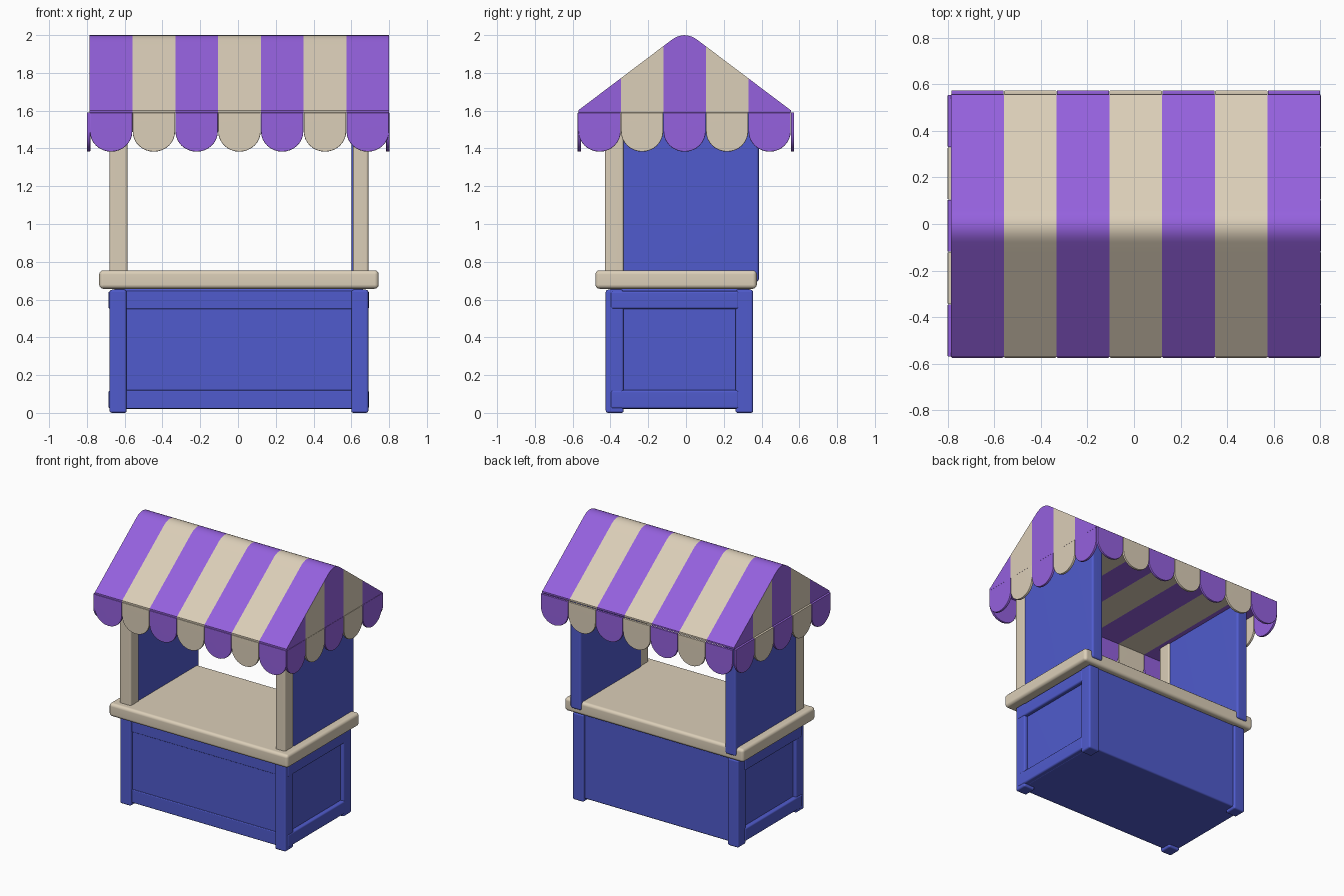
import bpy, bmesh, math

cube = bpy.data.objects.get("Cube")
if cube:
    bpy.data.objects.remove(cube, do_unlink=True)


def material(name, rgb):
    m = bpy.data.materials.new(name)
    m.use_nodes = True
    color = (*rgb, 1)
    m.diffuse_color = color
    bsdf = next(n for n in m.node_tree.nodes if n.type == 'BSDF_PRINCIPLED')
    bsdf.inputs["Base Color"].default_value = color
    return m


PURPLE = material("purple_cloth", (0.30, 0.12, 0.73))
CREAM = material("cream", (0.71, 0.62, 0.48))
BLUE = material("blue_paint", (0.08, 0.105, 0.61))


def finish(name, bm, mats):
    """Turn a bmesh into a smooth-shaded object with crisp flat faces."""
    bmesh.ops.recalc_face_normals(bm, faces=bm.faces)
    mesh = bpy.data.meshes.new(name)
    bm.to_mesh(mesh)
    bm.free()
    for m in mats:
        mesh.materials.append(m)
    ob = bpy.data.objects.new(name, mesh)
    bpy.context.collection.objects.link(ob)
    bpy.ops.object.select_all(action='DESELECT')
    ob.select_set(True)
    bpy.context.view_layer.objects.active = ob
    bpy.ops.object.shade_smooth_by_angle(angle=math.radians(35))
    wn = ob.modifiers.new("weighted_normals", 'WEIGHTED_NORMAL')
    wn.keep_sharp = True
    return ob


def box(name, xs, ys, zs, mat, bevel=0.012):
    """Rounded box spanning the given ranges."""
    bm = bmesh.new()
    bmesh.ops.create_cube(bm, size=1)
    for v in bm.verts:
        v.co = [(a + b) / 2 + c * (b - a) for c, (a, b) in zip(v.co, (xs, ys, zs))]
    if bevel:
        bmesh.ops.bevel(bm, geom=bm.edges[:], offset=bevel, segments=3,
                        profile=0.5, affect='EDGES')
    return finish(name, bm, [mat])


def extrude(bm, points, direction):
    face = bm.faces.new([bm.verts.new(p) for p in points])
    ext = bmesh.ops.extrude_face_region(bm, geom=[face])["geom"]
    bmesh.ops.translate(bm, vec=direction,
                        verts=[g for g in ext if isinstance(g, bmesh.types.BMVert)])


# Main extents
X0, X1 = -0.785, 0.80
Y0, Y1 = -0.57, 0.555
EAVE = 1.59
CX = 0.005
LEG_X = {"right": (-0.68, -0.59), "left": (0.60, 0.69)}

# Base cabinet
box("cabinet_body", (-0.655, 0.665), (-0.402, 0.338), (0.02, 0.66), BLUE)
for side, xs in LEG_X.items():
    box("front_leg_" + side, xs, (-0.425, -0.33), (0, 0.652), BLUE)
    box("back_leg_" + side, xs, (0.262, 0.355), (0, 0.652), BLUE)
for level, zs in {"bottom": (0.022, 0.12), "top": (0.55, 0.645)}.items():
    box("front_rail_" + level, (-0.62, 0.63), (-0.41, -0.37), zs, BLUE, 0.006)
    box("side_rail_right_" + level, (-0.686, -0.63), (-0.40, 0.28), zs, BLUE)
    box("side_rail_left_" + level, (0.64, 0.694), (-0.40, 0.28), zs, BLUE)

# Counter, uprights and side walls
box("counter", (-0.735, 0.745), (-0.48, 0.375), (0.657, 0.755), CREAM, 0.022)
box("front_post_right", (-0.68, -0.585), (-0.43, -0.33), (0.74, EAVE + 0.005), CREAM)
box("front_post_left", (0.608, 0.69), (-0.43, -0.33), (0.74, EAVE + 0.005), CREAM)
for side, xs in LEG_X.items():
    box("side_wall_" + side, xs, (-0.335, 0.386), (0.695, EAVE + 0.005), BLUE, 0.015)

# Roof prism with a rounded ridge
ridge_y, ridge_z, r = -0.008, 2.026, 0.07
slope = (ridge_z - 1.602) / (Y1 - ridge_y)
profile = [(Y0, EAVE), (Y0, 1.602)]
for i in range(9):
    t = i / 8
    y = ridge_y - r + 2 * r * t
    drop = slope * r * ((1 - t) ** 2 + t ** 2)
    profile.append((y, ridge_z - drop))
profile += [(Y1, 1.602), (Y1, EAVE)]
bm = bmesh.new()
extrude(bm, [(X0, y, z) for y, z in profile], (X1 - X0, 0, 0))


def stripe_cuts(a, b, n):
    return [a + (b - a) * i / n for i in range(n + 1)]


X_CUTS, Y_CUTS = stripe_cuts(X0, X1, 7), stripe_cuts(Y0, Y1, 5)
for axis, cuts in ((0, X_CUTS), (1, Y_CUTS)):
    for c in cuts[1:-1]:
        co, no = [0, 0, 0], [0, 0, 0]
        co[axis], no[axis] = c, 1
        bmesh.ops.bisect_plane(bm, geom=bm.verts[:] + bm.edges[:] + bm.faces[:],
                               plane_co=co, plane_no=no)
bm.normal_update()
# Gables are striped front to back, the slopes side to side
for f in bm.faces:
    c = f.calc_center_median()
    if abs(f.normal.x) > 0.9:
        f.material_index = int((c.y - Y0) / (Y1 - Y0) * 5) % 2
    else:
        f.material_index = int((c.x - X0) / (X1 - X0) * 7) % 2
finish("striped_roof", bm, [PURPLE, CREAM])


# Scalloped valance: one rounded flap per stripe
def flap(name, a, b, place, thickness, mat):
    mid, half = (a + b) / 2, (b - a) / 2 - 0.001
    outline = [(mid - half, EAVE), (mid + half, EAVE)]
    for i in range(17):
        t = math.pi * i / 16
        outline.append((mid + half * math.cos(t), 1.49 - 0.107 * math.sin(t)))
    bm = bmesh.new()
    extrude(bm, [place(u, z) for u, z in outline], thickness)
    rim = [e for e in bm.edges if e.is_manifold and e.calc_face_angle(0) > 1
           and max(len(f.verts) for f in e.link_faces) > 4]
    bmesh.ops.bevel(bm, geom=rim, offset=0.004, segments=2, profile=0.5,
                    affect='EDGES')
    finish(name, bm, [mat])


def valance(name, cuts, place, thickness):
    for i, (a, b) in enumerate(zip(cuts, cuts[1:])):
        flap(f"{name}_flap_{i + 1}", a, b, place, thickness, (PURPLE, CREAM)[i % 2])


T = 0.018
valance("front", X_CUTS, lambda u, z: (u, Y0 - 0.004, z), (0, T, 0))
valance("back", X_CUTS, lambda u, z: (u, Y1, z), (0, T, 0))
valance("right", Y_CUTS, lambda u, z: (X0 - 0.015, u, z), (T, 0, 0))
valance("left", Y_CUTS, lambda u, z: (X1 - T + 0.002, u, z), (T, 0, 0))
